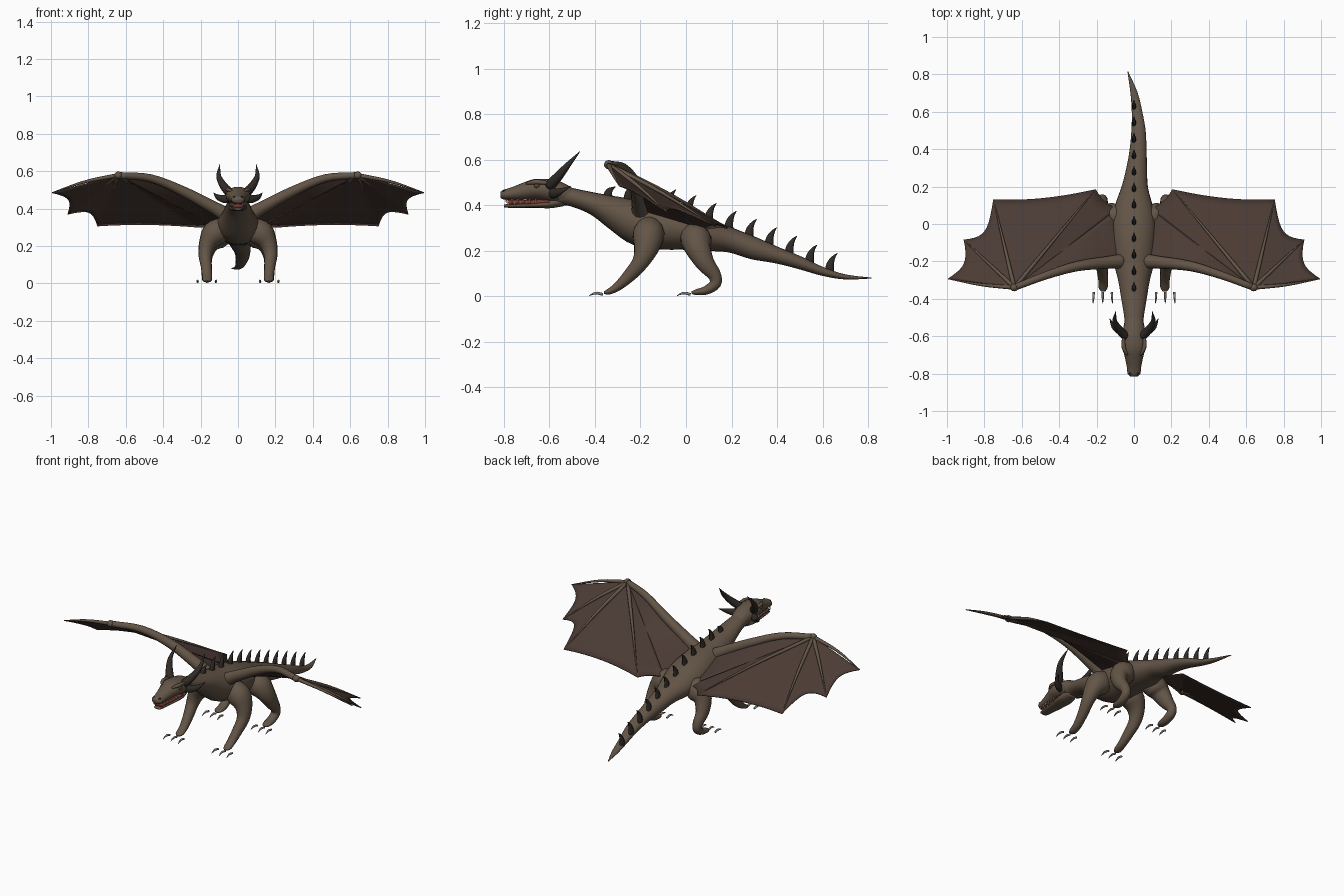
import bpy, bmesh, math
from mathutils import Vector

old = bpy.data.objects.get("Cube")
if old:
    bpy.data.objects.remove(old, do_unlink=True)


def material(name, rgb, rough=0.7):
    m = bpy.data.materials.new(name)
    m.use_nodes = True
    m.diffuse_color = (*rgb, 1)
    node = next(n for n in m.node_tree.nodes if n.type == "BSDF_PRINCIPLED")
    node.inputs["Base Color"].default_value = (*rgb, 1)
    node.inputs["Roughness"].default_value = rough
    return m


SKIN = material("brown skin", (.125, .09, .062))
WEB = material("wing membrane", (.07, .043, .034))
HORN = material("dark horn", (.03, .024, .02))
CLAW = material("grey claw", (.25, .24, .23))
MOUTH = material("mouth red", (.2, .04, .03))
TOOTH = material("ivory tooth", (.6, .52, .4))
EYE = material("dark amber eye", (.09, .05, .02))


def spline(points, steps):
    """Catmull-Rom through tuples of any length."""
    pts = [Vector(p) for p in points]
    pts = [2 * pts[0] - pts[1]] + pts + [2 * pts[-1] - pts[-2]]
    out = []
    for a, b, c, d in zip(pts, pts[1:], pts[2:], pts[3:]):
        for i in range(steps):
            t = i / steps
            out.append(.5 * (2 * b + (c - a) * t + (2 * a - 5 * b + 4 * c - d) * t ** 2
                             + (3 * b - a - 3 * c + d) * t ** 3))
    return out + [pts[-2]]


def finish(name, bm, mat):
    bmesh.ops.recalc_face_normals(bm, faces=bm.faces)
    mesh = bpy.data.meshes.new(name)
    bm.to_mesh(mesh)
    bm.free()
    mesh.materials.append(mat)
    for p in mesh.polygons:
        p.use_smooth = True
    ob = bpy.data.objects.new(name, mesh)
    bpy.context.collection.objects.link(ob)
    return ob


def tube(name, points, mat, sides=12, steps=4):
    """Smooth loft; each point is x, y, z, half width, half height."""
    rows = spline([p if len(p) == 5 else (*p, p[3]) for p in points], steps)
    path = [Vector(r[:3]) for r in rows]
    along = (path[-1] - path[0]).normalized()
    ref = Vector((0, 1, 0)) if abs(along.x) > .7 else Vector((1, 0, 0))
    bm = bmesh.new()
    rings = []
    for i, r in enumerate(rows):
        tan = (path[min(i + 1, len(path) - 1)] - path[max(i - 1, 0)]).normalized()
        side = (ref - tan * ref.dot(tan)).normalized()
        up = side.cross(tan)
        w, h = max(r[3], .001), max(r[4], .001)
        angles = [math.tau * k / sides for k in range(sides)]
        rings.append([bm.verts.new(path[i] + side * w * math.cos(a) + up * h * math.sin(a))
                      for a in angles])
    for a, b in zip(rings, rings[1:]):
        for k in range(sides):
            j = (k + 1) % sides
            bm.faces.new((a[k], a[j], b[j], b[k]))
    bm.faces.new(rings[0])
    bm.faces.new(rings[-1])
    return finish(name, bm, mat)


def ball(name, centre, size, mat):
    bm = bmesh.new()
    bmesh.ops.create_uvsphere(bm, u_segments=14, v_segments=10, radius=1)
    for v in bm.verts:
        v.co = Vector(centre) + Vector(a * b for a, b in zip(v.co, size))
    return finish(name, bm, mat)


def flip(points, s):
    return [(p[0] * s, *p[1:]) for p in points]


# Neck, trunk and tail in one loft
trunk = [(0, -.56, .445, .05, .045), (0, -.5, .435, .052, .04), (0, -.4, .405, .068, .05),
         (0, -.3, .362, .085, .077), (0, -.2, .32, .11, .1), (0, -.1, .305, .118, .1),
         (0, 0, .29, .118, .087), (0, .1, .268, .1, .07), (.005, .2, .245, .07, .054),
         (.015, .3, .21, .055, .049), (.022, .4, .18, .045, .036), (.024, .5, .147, .038, .028),
         (.016, .6, .109, .028, .019), (0, .7, .085, .019, .011), (-.033, .815, .08, .002, .002)]
tube("body", trunk, SKIN, sides=20)

# Spine spikes, following the top of the back
for i in range(12):
    y = -.345 + .0885 * i
    a, b = next((a, b) for a, b in zip(trunk, trunk[1:]) if a[1] <= y <= b[1])
    t = (y - a[1]) / (b[1] - a[1])
    top = (a[2] + a[4]) * (1 - t) + (b[2] + b[4]) * t
    h = .035 if i == 0 else .07
    tube(f"spine_spike_{i + 1}", [(0, y, top - .015, .013, .022), (0, y + .006, top + h * .35, .011, .016),
         (0, y + .02, top + h * .75, .006, .008), (0, y + .036, top + h, .001)], HORN, sides=8)

# Head, lower jaw and mouth lining
tube("head", [(0, -.5, .437, .045, .035), (0, -.57, .458, .06, .05), (0, -.65, .47, .066, .047),
              (0, -.7, .463, .052, .04), (0, -.76, .451, .039, .029), (0, -.8, .446, .034, .022),
              (0, -.815, .445, .02, .013)], SKIN, sides=18)
tube("lower_jaw", [(0, -.54, .42, .035, .025), (0, -.6, .406, .047, .02), (0, -.66, .401, .043, .013),
                   (0, -.73, .398, .034, .01), (0, -.79, .397, .026, .008), (0, -.8, .397, .015, .004)],
     SKIN, sides=14)
tube("mouth_lining", [(0, -.6, .415, .046, .013), (0, -.7, .412, .036, .012),
                      (0, -.785, .412, .027, .012)], MOUTH, sides=12)

for s, label in ((1, "left"), (-1, "right")):
    # Face details
    ball(f"{label}_eye", (.056 * s, -.655, .484), (.011, .014, .011), EYE)
    tube(f"{label}_brow", flip([(.035, -.7, .495, .006), (.055, -.66, .502, .011),
                                (.056, -.6, .497, .008)], s), SKIN, sides=8)
    ball(f"{label}_nostril", (.02 * s, -.8, .462), (.006, .008, .005), HORN)
    for i in range(6):
        y = -.79 + .026 * i
        x = (.026 + .0026 * i) * s
        tube(f"{label}_upper_tooth_{i + 1}", [(x, y, .428, .005), (x, y, .409, .001)], TOOTH, 6, 1)
        tube(f"{label}_lower_tooth_{i + 1}", [(x * .9, y + .012, .402, .004),
                                              (x * .9, y + .012, .419, .001)], TOOTH, 6, 1)

    # Tall horn and lower swept horn
    tube(f"{label}_horn", flip([(.045, -.6, .485, .024), (.078, -.565, .522, .021),
                                (.103, -.52, .575, .013), (.097, -.465, .637, .001)], s), HORN)
    tube(f"{label}_cheek_horn", flip([(.04, -.59, .455, .02, .026), (.075, -.575, .452, .018, .022),
                                      (.108, -.55, .462, .012, .014), (.13, -.505, .484, .001)], s), HORN)

    # Legs
    tube(f"{label}_front_leg", flip([(.07, -.16, .3, .06), (.125, -.165, .265, .07),
         (.162, -.175, .21, .048, .055), (.175, -.2, .15, .036, .038), (.17, -.245, .095, .03),
         (.165, -.3, .043, .026, .02), (.165, -.34, .02, .024, .013), (.165, -.36, .016, .012, .006)], s), SKIN, 14)
    tube(f"{label}_hind_leg", flip([(.07, .03, .27, .06), (.12, .045, .245, .068),
         (.155, .055, .205, .05, .056), (.172, .085, .145, .037, .042), (.17, .125, .093, .029, .03),
         (.168, .128, .055, .027, .026), (.165, .09, .027, .027, .02), (.165, .045, .018, .025, .013),
         (.165, .025, .016, .012, .006)], s), SKIN, 14)
    for leg, y in (("front", -.365), ("hind", .02)):
        for i in (-1, 0, 1):
            x = .167 + .048 * i
            tube(f"{label}_{leg}_claw_{i + 2}", flip([(x, y, .008, .006), (x + .002 * i, y - .025, .014, .006),
                 (x + .003 * i, y - .045, .01, .004), (x + .004 * i, y - .06, .002, .001)], s), CLAW, 8)

    # Wing arm and finger bones
    arm = flip([(.07, -.2, .37, .04), (.13, -.205, .405, .034), (.3, -.225, .495, .027),
                (.47, -.275, .563, .021), (.64, -.34, .578, .017)], s)
    tube(f"{label}_wing_arm", arm, SKIN, 12)
    wrist = Vector(arm[-1][:3])
    ball(f"{label}_wing_wrist", wrist, (.022, .02, .02), SKIN)
    ends = [Vector(p) for p in flip([(.995, -.293, .485), (.91, -.085, .37), (.752, .13, .307),
                                     (.205, .185, .3), (.09, .08, .29)], s)]
    for i, end in enumerate(ends[:4]):
        mid = (wrist + end) / 2 + Vector((0, -.008 if i == 0 else 0, .012))
        tube(f"{label}_wing_finger_{i + 1}", [(*wrist, .012), (*mid, .008), (*end, .002)], SKIN, 8)

    # Membrane: scalloped fans from the wrist, then the sheet under the arm
    bm = bmesh.new()
    n = 10

    def sheet(rail_a, rail_b):
        grid = [[bm.verts.new(a.lerp(b, j / n)) for j in range(n + 1)] for a, b in zip(rail_a, rail_b)]
        for a, b in zip(grid, grid[1:]):
            for j in range(n):
                bm.faces.new((a[j], a[j + 1], b[j + 1], b[j]))

    for a, b, depth in zip(ends, ends[1:], (.14, .17, .04, .02)):
        rim = []
        for i in range(n + 1):
            t = i / n
            p = a.lerp(b, t)
            rim.append(p.lerp(wrist, depth * 4 * t * (1 - t)))
        sheet([wrist] * (n + 1), rim)
    arm_rail = [Vector(p[:3]) for p in spline(arm, 3)]
    last = len(arm_rail) - 1
    sheet(arm_rail, [ends[-1].lerp(wrist, i / last) for i in range(last + 1)])
    bmesh.ops.remove_doubles(bm, verts=bm.verts, dist=.0005)
    web = finish(f"{label}_wing_membrane", bm, WEB)
    skin = web.modifiers.new("thickness", "SOLIDIFY")
    skin.thickness = .005
    skin.offset = 0
